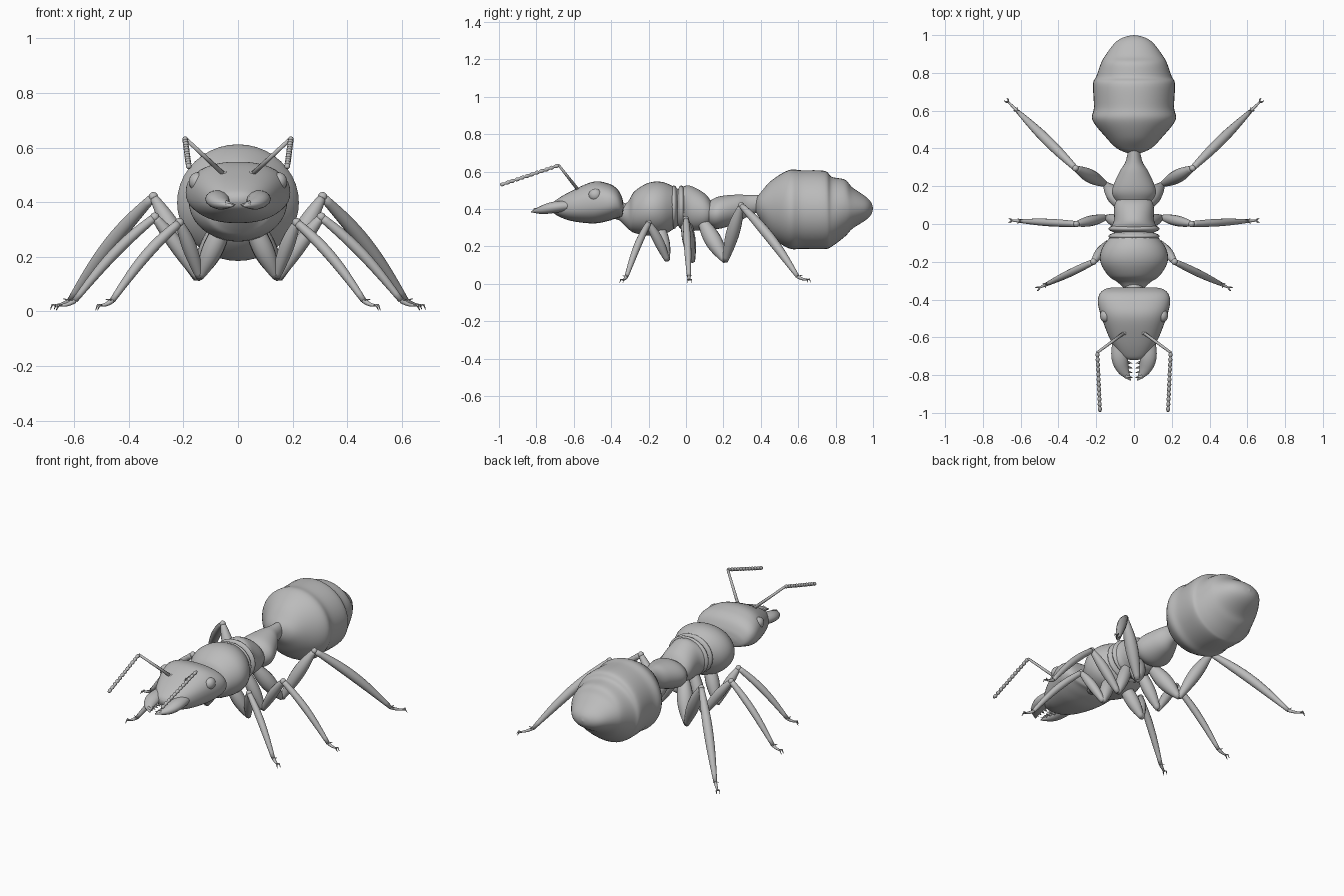
import bpy
import bmesh
from math import cos, sin, pi, copysign
from mathutils import Vector

cube = bpy.data.objects.get("Cube")
if cube:
    bpy.data.objects.remove(cube)

grey = bpy.data.materials.new("matte grey")
grey.use_nodes = True
grey.diffuse_color = (.5, .5, .5, 1)
grey.node_tree.nodes["Principled BSDF"].inputs["Base Color"].default_value = (.5, .5, .5, 1)

UP = Vector((0, 0, 1))


def spline(rows, steps):
    """Pass a smooth curve through rows of numbers of any width."""
    out = []
    last = len(rows) - 1
    for i in range(last):
        a, b = rows[max(i - 1, 0)], rows[i]
        c, d = rows[i + 1], rows[min(i + 2, last)]
        for k in range(steps):
            t = k / steps
            out.append([q + t * ((r - p) / 2 + t * (p - 2.5 * q + 2 * r - s / 2
                        + t * (1.5 * (q - r) + (s - p) / 2)))
                        for p, q, r, s in zip(a, b, c, d)])
    out.append(list(rows[last]))
    return out


def skin(name, rings):
    """Join rings of points into one closed smooth surface."""
    bm = bmesh.new()
    loops = [[bm.verts.new(p) for p in ring] for ring in rings]
    n = len(loops[0])
    for lower, upper in zip(loops, loops[1:]):
        for i in range(n):
            j = (i + 1) % n
            bm.faces.new((lower[i], lower[j], upper[j], upper[i]))
    bm.faces.new(loops[0])
    bm.faces.new(loops[-1])
    bmesh.ops.recalc_face_normals(bm, faces=bm.faces)
    mesh = bpy.data.meshes.new(name)
    bm.to_mesh(mesh)
    bm.free()
    mesh.materials.append(grey)
    mesh.shade_smooth()
    obj = bpy.data.objects.new(name, mesh)
    bpy.context.collection.objects.link(obj)


def body(name, rows, square=1.0, sides=40):
    """Loft along y; each row is y, half width, top z, bottom z."""
    rings = []
    for y, w, top, low in spline(rows, 6):
        w, half, mid = max(w, .002), max((top - low) / 2, .002), (top + low) / 2
        ring = []
        for i in range(sides):
            c, s = cos(2 * pi * i / sides), sin(2 * pi * i / sides)
            ring.append((w * copysign(abs(c) ** square, c), y,
                         mid + half * copysign(abs(s) ** square, s)))
        rings.append(ring)
    skin(name, rings)


def tube(name, points, radii, sides=14, flat=1.0):
    """Sweep a circle along points, flattened across by flat."""
    rings = []
    last = len(points) - 1
    for i, (p, r) in enumerate(zip(points, radii)):
        along = points[min(i + 1, last)] - points[max(i - 1, 0)]
        u = along.cross(UP).normalized()
        v = along.normalized().cross(u)
        rings.append([p + r * (cos(a) * u + flat * sin(a) * v)
                      for a in (2 * pi * k / sides for k in range(sides))])
    skin(name, rings)


def spindle(name, start, end, thin, thick, bow=0.0, tail=1.0, steps=14):
    """Limb segment, swollen in the middle and bowed upward."""
    ts = [i / steps for i in range(steps + 1)]
    tube(name, [start.lerp(end, t) + UP * bow * sin(pi * t) for t in ts],
         [thin * (1 + (tail - 1) * t) + (thick - thin) * sin(pi * t) for t in ts])


def ball(name, centre, size):
    """Ellipsoid."""
    rings = []
    for i in range(13):
        a = pi * (i + .05) / 12.1
        rings.append([centre + Vector((size[0] * sin(a) * cos(b),
                                       size[1] * sin(a) * sin(b), size[2] * cos(a)))
                      for b in (2 * pi * k / 20 for k in range(20))])
    skin(name, rings)


# Abdomen with its stepped plates
body("abdomen", [
    (.37, .02, .45, .39), (.4, .09, .49, .34), (.46, .15, .555, .25),
    (.55, .22, .608, .19), (.62, .212, .607, .187), (.74, .217, .604, .186),
    (.78, .2, .572, .2), (.85, .175, .557, .253), (.89, .153, .515, .295),
    (.96, .1, .467, .34), (.99, .05, .435, .37), (1, 0, .405, .4)])

# Waist and thorax, with a collar between the two thorax halves
body("waist", [
    (.1, .06, .42, .34), (.13, .1, .445, .305), (.18, .116, .468, .295),
    (.27, .08, .477, .325), (.33, .045, .475, .36), (.4, .03, .475, .39)])
body("rear_thorax", [
    (-.06, .08, .49, .33), (-.03, .122, .512, .3), (.02, .106, .525, .285),
    (.1, .103, .483, .29), (.14, .075, .43, .33), (.15, .02, .4, .36)])
for y in (-.065, -.025):
    ball("collar", Vector((0, y, .41)), (.136, .03, .117))
body("front_thorax", [
    (-.36, .035, .405, .345), (-.31, .085, .44, .295), (-.275, .135, .495, .272),
    (-.2, .178, .54, .258), (-.12, .165, .543, .262), (-.03, .09, .5, .32)])

# Head, broad at the back and narrowing to the mouth
body("head", [
    (-.335, .1, .43, .39), (-.343, .15, .465, .36), (-.37, .182, .51, .352),
    (-.42, .191, .538, .335), (-.5, .17, .545, .323), (-.62, .122, .493, .338),
    (-.7, .065, .445, .372), (-.72, .02, .42, .4)], square=.85)
spindle("neck", Vector((0, -.38, .4)), Vector((0, -.3, .37)), .05, .05)

# Hip, joint, knee and toe of each leg, then coxa, femur and tibia thickness
LEGS = {
    "front": ((.05, -.15, .32), (.14, -.1, .125), (.215, -.2, .325),
              (.5, -.337, .022), (.045, .027, .022)),
    "middle": ((.05, 0, .33), (.145, .035, .12), (.305, 0, .345),
               (.645, .018, .022), (.042, .028, .022)),
    "hind": ((.05, .09, .33), (.15, .21, .12), (.31, .295, .42),
             (.665, .645, .022), (.052, .036, .029)),
}

for side, word in ((1, "left"), (-1, "right")):
    def at(x, y, z):
        return Vector((side * x, y, z))

    # Legs, with small claws and spurs at the feet
    for where, (*joints, (coxa, femur, tibia)) in LEGS.items():
        name = f"{word}_{where}"
        hip, joint, knee, toe = (at(*j) for j in joints)
        ankle = knee.lerp(toe, .86)
        ankle.z = .04
        spindle(name + "_coxa", hip, joint, .028, coxa, tail=.5)
        spindle(name + "_femur", joint, knee, .014, femur, bow=.01)
        ball(name + "_knee", knee, (.017, .017, .017))
        spindle(name + "_tibia", knee, ankle, .015, tibia, bow=.022, tail=.7)
        spindle(name + "_tarsus", ankle, toe, .01, .01, bow=-.004, tail=.5)
        out = (toe - ankle).normalized()
        across = out.cross(UP)
        for k in (-1, 1):
            bend = toe + out * .012 + across * k * .01 + UP * .006
            tube(name + "_claw", [toe, bend, bend + out * .01 - UP * .016],
                 [.005, .004, .001], sides=6)
            spur = ankle + out * .022 + across * k * .016 + UP * .012
            tube(name + "_spur", [ankle, spur], [.005, .001], sides=6)

    # Eye
    ball(word + "_eye", at(.15, -.485, .475), (.03, .036, .034))

    # Antenna: straight stalk, then a beaded whip
    base, elbow, tip = at(.05, -.575, .5), at(.194, -.68, .634), at(.18, -.993, .528)
    ball(word + "_antenna_socket", base, (.014, .014, .014))
    tube(word + "_antenna_stalk", [base, elbow], [.009, .007], sides=10)
    beads, steps = 12, 72
    tube(word + "_antenna_whip",
         [elbow.lerp(tip, i / steps) for i in range(steps + 1)],
         [.006 + .005 * abs(sin(pi * beads * i / steps)) for i in range(steps + 1)],
         sides=10)

    # Jaw with inner teeth
    jaw = spline([(.075, -.6, .42, .035), (.076, -.7, .41, .044),
                  (.058, -.77, .395, .032), (.018, -.828, .385, .003)], 6)
    tube(word + "_jaw", [at(*p[:3]) for p in jaw], [p[3] for p in jaw], flat=.7)
    for i in range(4):
        y = -.73 - .025 * i
        tube(word + "_jaw_tooth", [at(.045, y, .395), at(.008, y - .008, .39)],
             [.012, .001], sides=8)
